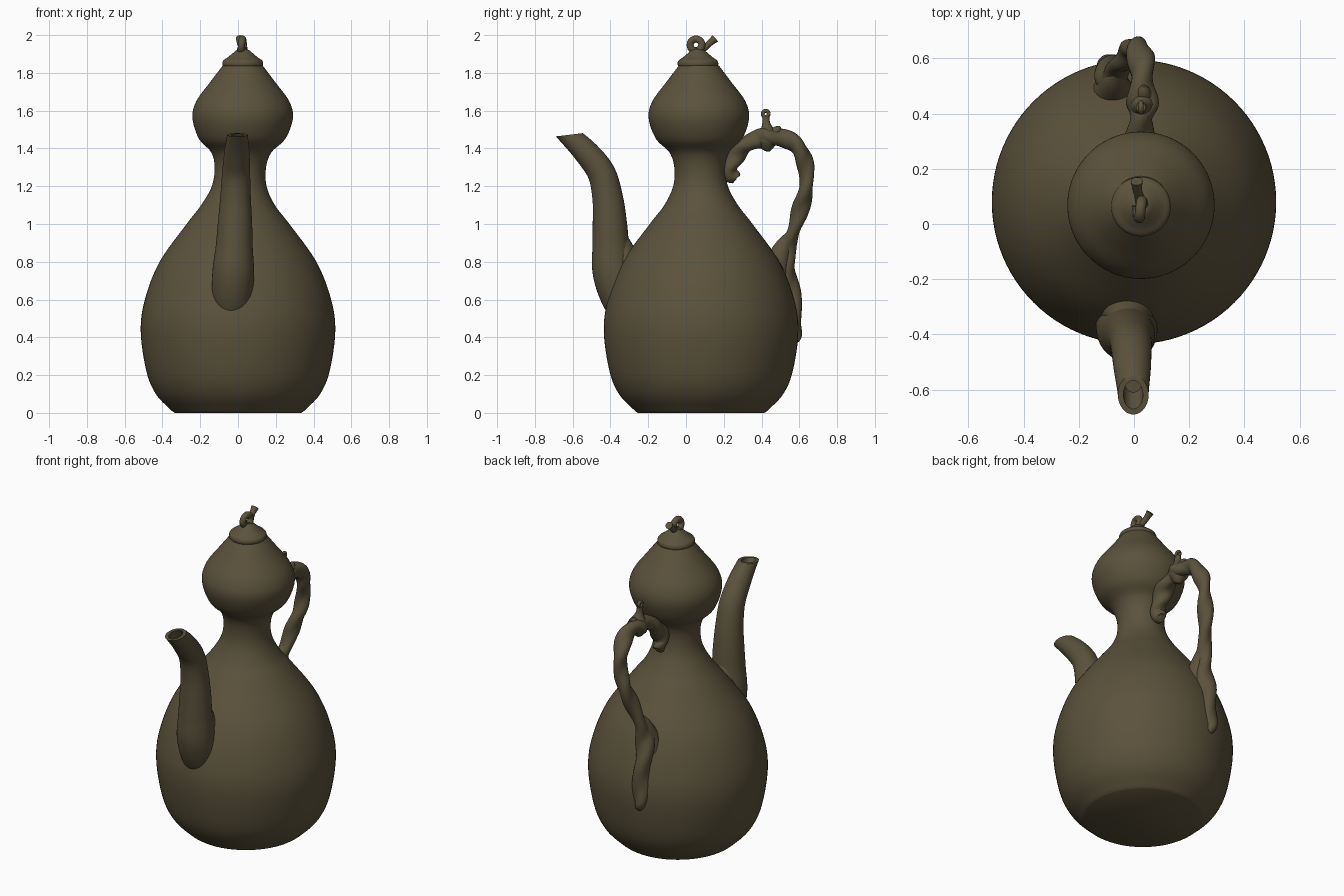
import bpy, bmesh, math
from mathutils import Vector

if "Cube" in bpy.data.objects:
    bpy.data.objects.remove(bpy.data.objects["Cube"])

glaze = bpy.data.materials.new("olive_brown_glaze")
glaze.use_nodes = True
COLOUR = (0.105, 0.085, 0.045, 1)
glaze.diffuse_color = COLOUR
glaze.node_tree.nodes["Principled BSDF"].inputs["Base Color"].default_value = COLOUR


def finish(name, bm, angle=50):
    """Turn a bmesh into a smooth, coloured object."""
    bmesh.ops.recalc_face_normals(bm, faces=bm.faces)
    mesh = bpy.data.meshes.new(name)
    bm.to_mesh(mesh)
    bm.free()
    mesh.materials.append(glaze)
    ob = bpy.data.objects.new(name, mesh)
    bpy.context.collection.objects.link(ob)
    bpy.ops.object.select_all(action='DESELECT')
    ob.select_set(True)
    bpy.context.view_layer.objects.active = ob
    bpy.ops.object.shade_smooth_by_angle(angle=math.radians(angle))
    return ob


def spline(points, steps):
    """Pass a smooth curve through (x, y, z, radius) points."""
    p = [Vector(q) for q in points]
    p = [2 * p[0] - p[1]] + p + [2 * p[-1] - p[-2]]
    out = []
    for i in range(1, len(p) - 2):
        a, b, c, d = p[i - 1:i + 3]
        for k in range(steps):
            t = k / steps
            out.append(0.5 * (2 * b + (c - a) * t + (2 * a - 5 * b + 4 * c - d) * t * t
                              + (3 * b - a - 3 * c + d) * t ** 3))
    return out + [p[-2]]


def sweep(points, sides=24, steps=6, upright=False, flat=0.0, turns=0.0):
    """Loft rings along a path; optional oval section that twists."""
    bm = bmesh.new()
    path = spline(points, steps)
    normal, last = Vector((1, 0, 0)), None
    for i, p in enumerate(path):
        ahead, behind = path[min(i + 1, len(path) - 1)], path[max(i - 1, 0)]
        tangent = Vector((0, 0, 1)) if upright else (ahead - behind).to_3d().normalized()
        normal = (normal - tangent * normal.dot(tangent)).normalized()
        side = tangent.cross(normal)
        spin = math.tau * turns * i / len(path)
        ring = []
        for k in range(sides):
            a = math.tau * k / sides
            r = max(p[3], 0.002) * (1 + flat * math.cos(2 * a - spin))
            ring.append(bm.verts.new(p.to_3d() + r * (math.cos(a) * normal + math.sin(a) * side)))
        if last:
            for k in range(sides):
                j = (k + 1) % sides
                bm.faces.new((last[k], last[j], ring[j], ring[k]))
        else:
            bm.faces.new(ring)
        last = ring
    bm.faces.new(last)
    return bm


# Double gourd body, slightly leaning toward the top
profile = [(0, .335), (.02, .36), (.1, .435), (.22, .485), (.43, .515), (.6, .493), (.8, .415),
           (1, .272), (1.1, .195), (1.2, .145), (1.3, .136), (1.38, .16), (1.45, .228),
           (1.56, .266), (1.65, .246), (1.75, .173), (1.84, .105)]
body = []
for z, r in profile:
    lean = min(max((z - 1.1) / .4, 0), 1)
    body.append((.025 * lean, .08 - .012 * lean, z, r))
finish("gourd_body", sweep(body, 96, 6, True), 40)

# Lid
lid = [(1.83, .1), (1.845, .108), (1.865, .103), (1.883, .078), (1.905, .052), (1.922, .03), (1.928, .004)]
finish("lid", sweep([(.025, .063, z, r) for z, r in lid], 48, 4, True))

# Looped stem on the lid, with its free end pointing backward
loop = []
for k in range(11):
    a = math.radians(-60 - 36 * k)
    loop.append((.012 + .002 * k, .053 + .031 * math.cos(a), 1.948 + .031 * math.sin(a), .019))
finish("stem_loop", sweep(loop, 16, 3))
finish("stem_tail", sweep([(.025, .055, 1.918, .017), (.02, .095, 1.93, .017),
                           (.012, .125, 1.957, .017), (.01, .155, 1.983, .022)], 16, 4))

# Spout, cut level at the mouth and hollowed
spout = sweep([(-.03, -.29, .5, .09), (-.03, -.345, .62, .108), (-.025, -.385, .75, .11),
               (-.02, -.398, .88, .098), (-.016, -.403, 1.0, .091), (-.013, -.415, 1.14, .081),
               (-.01, -.448, 1.27, .074), (-.006, -.525, 1.375, .067), (-.003, -.615, 1.465, .056),
               (-.002, -.7, 1.55, .052)], 40, 6)
cut = bmesh.ops.bisect_plane(spout, geom=spout.verts[:] + spout.edges[:] + spout.faces[:],
                             plane_co=(0, -.62, 1.472), plane_no=(0, -.12, 1), clear_outer=True)
rim = [e for e in cut["geom_cut"] if isinstance(e, bmesh.types.BMEdge)]
mouth = bmesh.ops.edgeloop_fill(spout, edges=rim)["faces"]
bmesh.ops.inset_region(spout, faces=mouth, thickness=.02)
hole = bmesh.ops.extrude_face_region(spout, geom=mouth)
bmesh.ops.delete(spout, geom=mouth, context='FACES_ONLY')
bmesh.ops.translate(spout, vec=(0, .06, -.07),
                    verts=[v for v in hole["geom"] if isinstance(v, bmesh.types.BMVert)])
finish("spout", spout)

# Soft fillet where the spout meets the shoulder
finish("spout_fillet", sweep([(-.022, -.29, .72, .11), (-.022, -.335, .82, .085),
                              (-.018, -.36, .92, .055), (-.016, -.375, 1.0, .02)], 24, 5))

# Twisted vine handle, running down into a ridge on the back
handle = [(.015, .262, 1.232, .008), (.015, .255, 1.24, .034), (.015, .232, 1.285, .042),
          (.015, .25, 1.35, .05), (.02, .30, 1.41, .05), (.025, .37, 1.447, .044),
          (.03, .43, 1.455, .054), (.03, .5, 1.458, .044), (.028, .575, 1.425, .045),
          (.02, .622, 1.35, .045), (.01, .638, 1.26, .037), (-.005, .63, 1.16, .042),
          (-.03, .6, 1.06, .042), (-.055, .565, .95, .037), (-.075, .53, .85, .046),
          (-.085, .532, .75, .052), (-.085, .553, .62, .052), (-.085, .57, .48, .045),
          (-.085, .57, .4, .036), (-.085, .56, .36, .006)]
finish("vine_handle", sweep(handle, 24, 6, flat=.14, turns=9), 80)

# Flare joining the handle to the shoulder
finish("handle_root", sweep([(-.075, .46, .72, .085), (-.07, .485, .8, .066),
                             (-.065, .515, .88, .045), (-.055, .55, .94, .025)], 24, 5))

# Knot, bud and small eyelet on top of the handle
finish("handle_knot", sweep([(.03, .425, 1.385, .008), (.03, .427, 1.395, .026), (.03, .43, 1.44, .052),
                             (.03, .43, 1.49, .04), (.028, .425, 1.53, .022), (.025, .422, 1.568, .018)], 20, 5))
eyelet = []
for k in range(13):
    a = math.tau * k / 12
    eyelet.append((.025, .422 + .016 * math.cos(a), 1.583 + .016 * math.sin(a), .01))
finish("handle_eyelet", sweep(eyelet, 12, 2))
finish("handle_bud", sweep([(.035, .46, 1.47, .035), (.035, .485, 1.5, .022), (.035, .5, 1.515, .006)], 16, 4))
